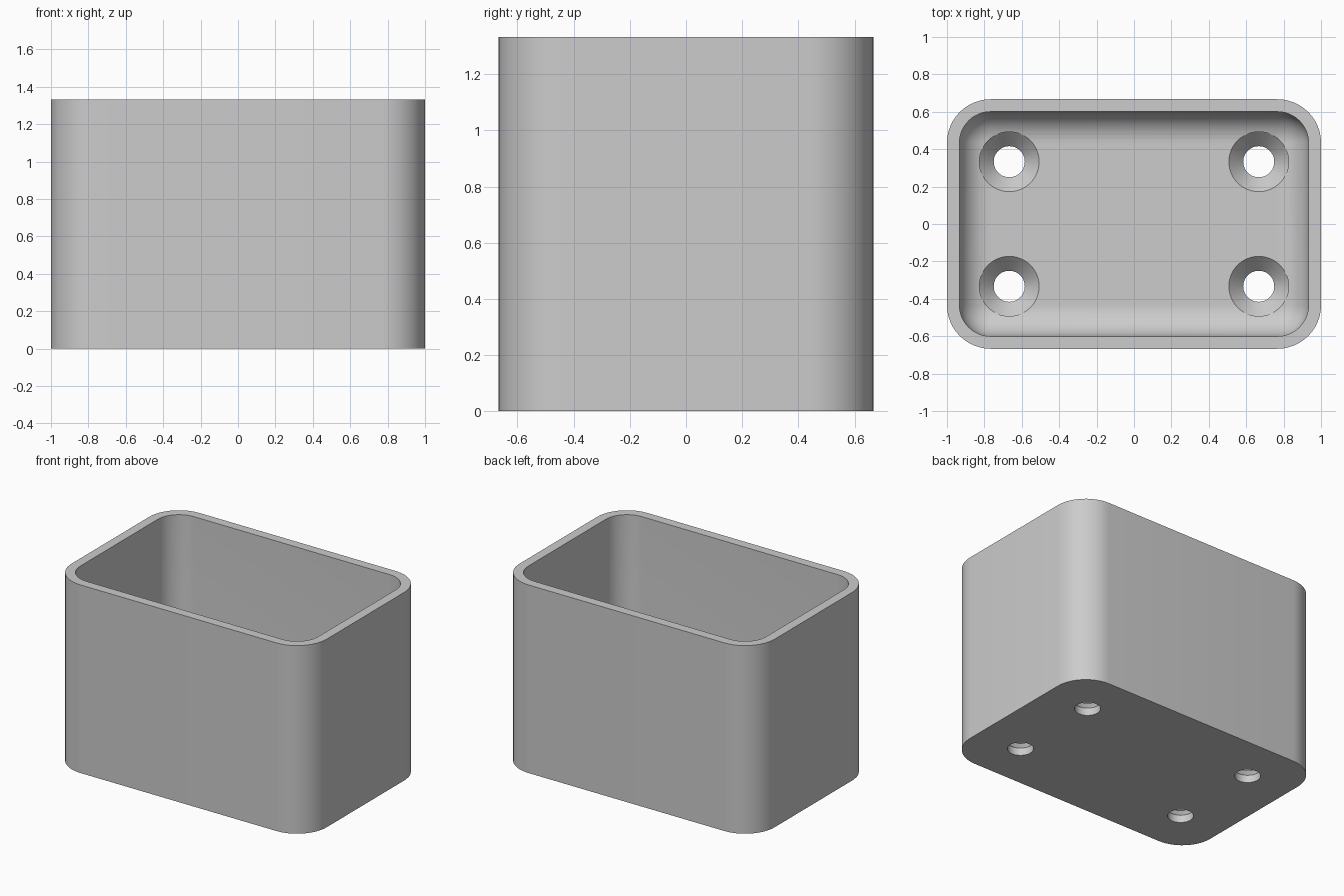
import bpy, bmesh
from math import cos, sin, pi

if "Cube" in bpy.data.objects:
    bpy.data.objects.remove(bpy.data.objects["Cube"])

HX, HY, HEIGHT = 1.0, 0.667, 1.333   # outer half sizes and height
WALL, FLOOR = 0.0667, 0.133
R_OUT = 0.2333
R_IN = R_OUT - WALL                  # inner corners and floor fillet
STEPS = 12

grey = bpy.data.materials.new("light_grey")
grey.use_nodes = True
colour = (0.604, 0.604, 0.604, 1)
grey.diffuse_color = colour
grey.node_tree.nodes["Principled BSDF"].inputs["Base Color"].default_value = colour


def make_object(name, bm):
    bmesh.ops.remove_doubles(bm, verts=bm.verts, dist=1e-5)
    bmesh.ops.recalc_face_normals(bm, faces=bm.faces)
    mesh = bpy.data.meshes.new(name)
    bm.to_mesh(mesh)
    bm.free()
    mesh.materials.append(grey)
    obj = bpy.data.objects.new(name, mesh)
    bpy.context.collection.objects.link(obj)
    return obj


def rounded_ring(bm, inset, z):
    """Rounded rectangle whose corner arcs share the same centres."""
    r = R_OUT - inset
    ring = []
    for k, (sx, sy) in enumerate([(1, 1), (-1, 1), (-1, -1), (1, -1)]):
        for i in range(STEPS + 1):
            a = (k + i / STEPS) * pi / 2
            ring.append(bm.verts.new((sx * (HX - R_OUT) + r * cos(a),
                                      sy * (HY - R_OUT) + r * sin(a), z)))
    return ring


def loft(bm, rings):
    for a, b in zip(rings, rings[1:]):
        for i in range(len(a)):
            j = (i + 1) % len(a)
            bm.faces.new((a[i], a[j], b[j], b[i]))
    bm.faces.new(rings[0])


# Box shell: outside wall, rim, inside wall, floor fillet
bm = bmesh.new()
sections = [(0, 0), (0, HEIGHT), (WALL, HEIGHT)]
for i in range(STEPS):
    a = i / STEPS * pi / 2
    sections.append((R_OUT - R_IN * cos(a), FLOOR + R_IN * (1 - sin(a))))
rings = [rounded_ring(bm, inset, z) for inset, z in sections]
loft(bm, rings)

# Flat floor, with the last fillet ring collapsing onto its corners
corners = [bm.verts.new((sx * (HX - R_OUT), sy * (HY - R_OUT), FLOOR))
           for sx, sy in [(1, 1), (-1, 1), (-1, -1), (1, -1)]]
last = rings[-1]
n = STEPS + 1
for k in range(4):
    for i in range(STEPS):
        bm.faces.new((last[k * n + i], last[k * n + i + 1], corners[k]))
    m = (k + 1) % 4
    bm.faces.new((last[k * n + STEPS], last[m * n], corners[m], corners[k]))
bm.faces.new(corners)
box = make_object("box_shell", bm)

# Countersunk screw holes
SIDES = 48
bm = bmesh.new()
for x in (-0.667, 0.667):
    for y in (-0.333, 0.333):
        rings = []
        for r, z in [(0.083, -0.1), (0.083, 0.053), (0.16, FLOOR), (0.16, 0.3)]:
            rings.append([bm.verts.new((x + r * cos(2 * pi * i / SIDES),
                                        y + r * sin(2 * pi * i / SIDES), z))
                          for i in range(SIDES)])
        loft(bm, rings)
        bm.faces.new(rings[-1])
cutter = make_object("screw_hole_cutter", bm)
cutter.hide_render = True

bpy.ops.object.select_all(action="DESELECT")
bpy.context.view_layer.objects.active = box
box.select_set(True)
cut = box.modifiers.new("screw_holes", "BOOLEAN")
cut.operation = "DIFFERENCE"
cut.solver = "EXACT"
cut.object = cutter
bpy.ops.object.modifier_apply(modifier=cut.name)
bpy.data.objects.remove(cutter)
bpy.ops.object.shade_smooth_by_angle(angle=pi / 6)
